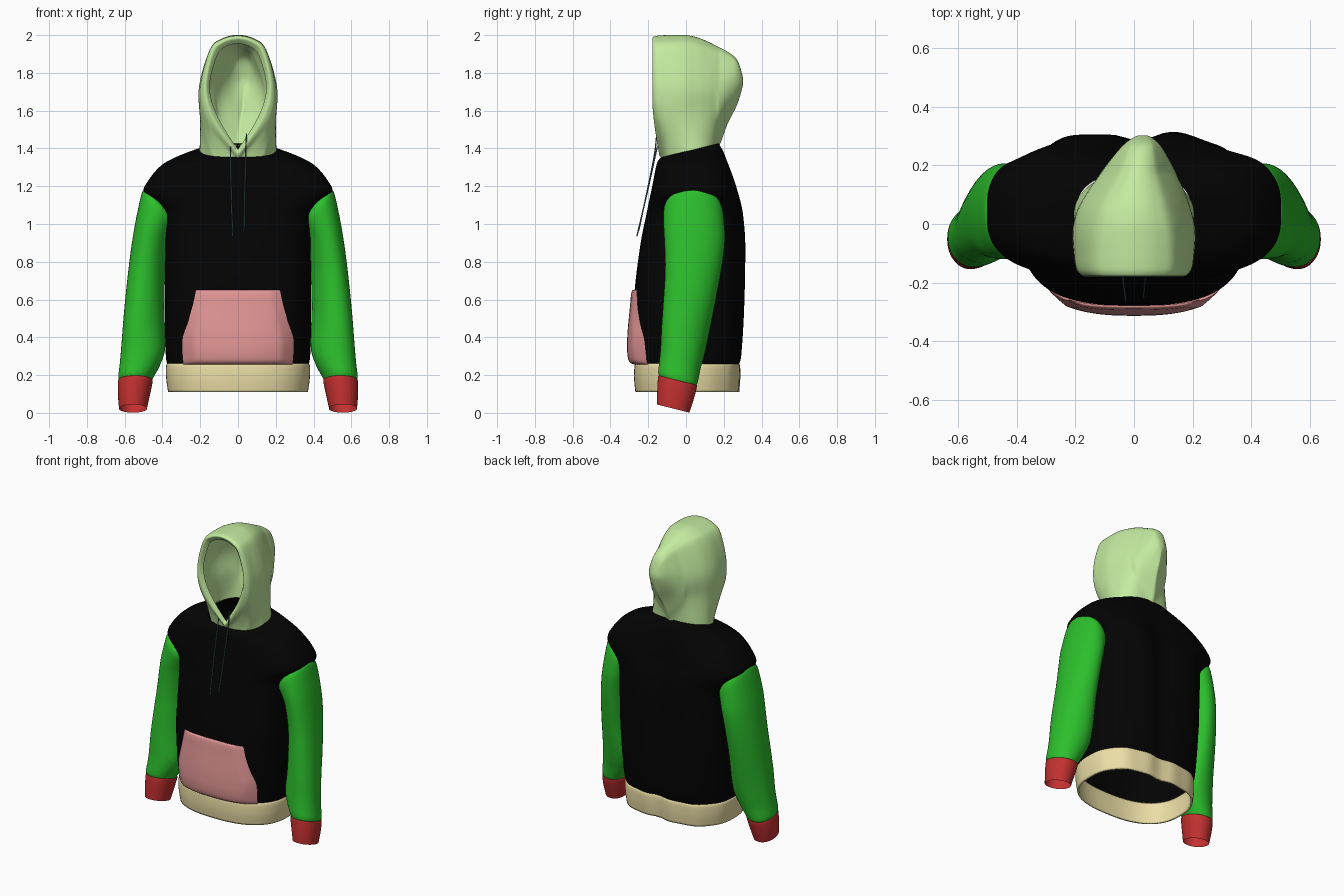
import bpy, bmesh
from math import sin, cos, pi, exp, copysign

if "Cube" in bpy.data.objects:
    bpy.data.objects.remove(bpy.data.objects["Cube"])


def material(name, rgb):
    m = bpy.data.materials.new(name)
    m.diffuse_color = (*rgb, 1)
    m.use_nodes = True
    m.node_tree.nodes["Principled BSDF"].inputs["Base Color"].default_value = m.diffuse_color
    return m


BLACK = material("black_cloth", (0.001, 0.001, 0.001))
GREEN = material("green_cloth", (0.025, 0.52, 0.025))
RED = material("red_rib", (0.55, 0.03, 0.03))
SAND = material("sand_rib", (0.83, 0.73, 0.38))
PINK = material("pink_cloth", (0.78, 0.31, 0.31))
LIME = material("lime_cloth", (0.55, 0.83, 0.35))
TEAL = material("teal_cord", (0.08, 0.19, 0.20))


def spline(rows, n):
    """Catmull-Rom resampling of rows of numbers."""
    out = []
    for i in range(len(rows) - 1):
        p0, p1, p2 = rows[max(i - 1, 0)], rows[i], rows[i + 1]
        p3 = rows[min(i + 2, len(rows) - 1)]
        for k in range(n):
            t = k / n
            out.append([b + 0.5 * t * (c - a + t * (2*a - 5*b + 4*c - d + t * (3*(b - c) + d - a)))
                        for a, b, c, d in zip(p0, p1, p2, p3)])
    return out + [list(rows[-1])]


def skin(name, rows, mat, closed=True, thick=0):
    """Bridge rows of points with quads."""
    bm = bmesh.new()
    grid = [[bm.verts.new(p) for p in r] for r in rows]
    n = len(rows[0])
    for a, b in zip(grid, grid[1:]):
        for i in range(n if closed else n - 1):
            j = (i + 1) % n
            bm.faces.new((a[i], a[j], b[j], b[i]))
    bmesh.ops.remove_doubles(bm, verts=bm.verts, dist=0.0005)
    bmesh.ops.recalc_face_normals(bm, faces=bm.faces)
    me = bpy.data.meshes.new(name)
    bm.to_mesh(me)
    bm.free()
    me.materials.append(mat)
    me.shade_smooth()
    ob = bpy.data.objects.new(name, me)
    bpy.context.collection.objects.link(ob)
    if thick:
        s = ob.modifiers.new("thickness", 'SOLIDIFY')
        s.thickness, s.offset = thick, -1
    return ob


def power(v, n):
    return copysign(abs(v) ** (2 / n), v)


def boxiness(z):
    """Squareness of the torso section, fullest at the chest."""
    return 2.5 + .5 * min(1, max(0, (z - .3) / .35)) * min(1, max(0, (1.40 - z) / .15))


# Torso: z, half width, front y, back y, slope toward the back
torso = spline([
    (0.25, .372, -.265, .285, 0), (0.30, .382, -.272, .300, 0), (0.45, .386, -.278, .308, 0),
    (0.65, .386, -.272, .312, 0), (0.90, .386, -.240, .314, 0), (1.04, .395, -.212, .303, 0),
    (1.10, .435, -.200, .292, 0), (1.165, .500, -.186, .274, 0), (1.23, .475, -.173, .256, 0),
    (1.31, .405, -.158, .226, .03), (1.355, .310, -.146, .200, .12), (1.385, .200, -.130, .172, .24)], 5)


def torso_ring(row, count=96):
    z, a, y0, y1, slope = row
    n = boxiness(z)
    pts = []
    for i in range(count):
        t = 2 * pi * i / count
        x = a * power(cos(t), n)
        y = (y0 + y1) / 2 + (y1 - y0) / 2 * power(sin(t), n)
        if sin(t) > 0:  # spine hollow and soft back folds
            k = min(1, max(0, (1.36 - z) / 0.2))
            y += k * (.006 * sin(9 * t + 2 * z) * sin(t) - .03 * exp(-((x - .02) / .07) ** 2))
        pts.append((x, y, z + slope * y))
    return pts


skin("torso", [torso_ring(r) for r in torso], BLACK)

# Waistband
band = spline([(0.262, .374, -.266, .286, 0), (0.245, .381, -.273, .294, 0),
               (0.18, .380, -.275, .294, 0), (0.110, .370, -.268, .288, 0)], 4)
skin("waistband", [torso_ring(r) for r in band], SAND, thick=.012)


# Sleeves and cuffs: z, x slope, y slope, inner x, outer x, front y, back y
def arm_ring(row, side, count=40):
    z, sx, sy, x0, x1, y0, y1 = row
    skew = .25 * min(1, max(0, (1.1 - z) / .15)) * min(1, max(0, (z - .15) / .3))
    pts = []
    for i in range(count):
        t = 2 * pi * i / count
        dx, dy = (x1 - x0) / 2 * power(cos(t), 2.1), (y1 - y0) / 2 * power(sin(t), 2.1)
        pts.append((side * ((x0 + x1) / 2 + dx), (y0 + y1) / 2 + dy - skew * dx,
                    z + sx * dx + sy * dy))
    return pts


sleeve = spline([
    (1.13, .8, 0, .35, .485, -.08, .150),
    (1.085, .92, 0, .33, .508, -.115, .190), (1.00, .5, 0, .35, .536, -.118, .202),
    (0.90, .25, 0, .37, .558, -.112, .203), (0.75, .1, 0, .385, .580, -.108, .183),
    (0.55, 0, 0, .39, .602, -.120, .145), (0.35, 0, -.1, .385, .618, -.132, .103),
    (0.26, 0, -.2, .41, .626, -.140, .078), (0.19, 0, -.25, .448, .634, -.147, .062),
    (0.165, 0, -.25, .46, .628, -.140, .050)], 5)
cuff = spline([(.172, 0, -.25, .458, .630, -.143, .054), (.165, 0, -.25, .452, .635, -.148, .058),
               (.10, 0, -.25, .465, .636, -.152, .042), (.023, 0, -.25, .482, .630, -.154, .018)], 4)
for side, label in ((-1, "left"), (1, "right")):
    skin(label + "_sleeve", [arm_ring(r, side) for r in sleeve], GREEN)
    skin(label + "_cuff", [arm_ring(r, side) for r in cuff], RED)


# Pouch pocket, laid over the front of the torso
def torso_front(x, z):
    i = next(i for i, r in enumerate(torso) if r[0] > z)
    p, q = torso[i - 1], torso[i]
    f = (z - p[0]) / (q[0] - p[0])
    _, a, y0, y1, _ = [u + f * (v - u) for u, v in zip(p, q)]
    n = boxiness(z)
    return (y0 + y1) / 2 - (y1 - y0) / 2 * (1 - abs(x / a) ** n) ** (1 / n)


# z, half width, stand-off from the torso
pocket = spline([(.256, .288, .004), (.272, .292, .028), (.33, .296, .034), (.40, .294, .030),
                 (.47, .270, .024), (.56, .242, .016), (.64, .224, .012), (.65, .222, .001)], 4)


def pocket_row(z, w, off):
    row = []
    for u in range(-18, 19):
        x = w * u / 18
        edge = 1 if abs(u) < 15 else 1 - .2 * (abs(u) - 14)
        row.append((x, torso_front(x, z) - .004 - off * edge, z))
    return row


skin("front_pocket", [pocket_row(*r) for r in pocket], PINK, closed=False)

# Hood: slices from the inner rim to the back tip
# y, bottom z, bottom half width, three half widths going up, top z
hood = spline([
    (-.155, 1.395, .000, .105, .150, .112, 1.955), (-.178, 1.370, .000, .128, .170, .132, 1.982),
    (-.165, 1.342, .000, .155, .190, .146, 1.994), (-.140, 1.342, .075, .175, .199, .150, 1.998),
    (-.100, 1.345, .130, .190, .203, .150, 2.000), (-.05, 1.357, .172, .199, .206, .148, 2.001),
    (0.00, 1.372, .200, .200, .202, .140, 2.000), (0.06, 1.390, .202, .184, .185, .124, 1.988),
    (.115, 1.406, .170, .156, .160, .102, 1.966), (.155, 1.417, .110, .127, .137, .085, 1.946),
    (.178, 1.418, .000, .108, .124, .075, 1.934), (0.22, 1.530, .000, .084, .098, .060, 1.912),
    (0.27, 1.630, .000, .050, .062, .042, 1.870), (0.298, 1.720, .000, .020, .025, .018, 1.790),
    (0.302, 1.750, 0, 0, 0, 0, 1.755)], 4)


def hood_slice(row):
    y, zb, xb, a, b, c, zt = row
    h = zt - zb
    half = [(max(xb, 0), zb), (a, zb + .3 * h), (b, zb + .58 * h), (c, zb + .88 * h),
            (.58 * c, zb + .97 * h)]
    arch = spline([(-x, z) for x, z in half] + [(0, zt)] + half[::-1], 6)
    pts = []
    for x, z in arch:
        shift = .12 * max(0, y - .05) * min(1, max(0, (z - 1.45) / .15))
        lean = .04 * min(1, max(0, (1.65 - z) / .3)) ** 1.5 * min(1, max(0, (-.1 - y) / .06))
        pts.append((x + shift, y + lean, z))
    return pts


skin("hood", [hood_slice(r) for r in hood], LIME, closed=False)

# Drawstrings
for label, pts in (("left", [(-.04, -.152, 1.41), (-.036, -.205, 1.17), (-.028, -.260, .935)]),
                   ("right", [(.045, -.155, 1.48), (.040, -.172, 1.34), (.032, -.250, .965)])):
    cu = bpy.data.curves.new(label + "_drawstring", 'CURVE')
    cu.dimensions = '3D'
    cu.bevel_depth, cu.bevel_resolution, cu.use_fill_caps = .0035, 2, True
    path = spline(pts, 6)
    sp = cu.splines.new('POLY')
    sp.points.add(len(path) - 1)
    for p, co in zip(sp.points, path):
        p.co = (*co, 1)
    cu.materials.append(TEAL)
    bpy.context.collection.objects.link(bpy.data.objects.new(label + "_drawstring", cu))
